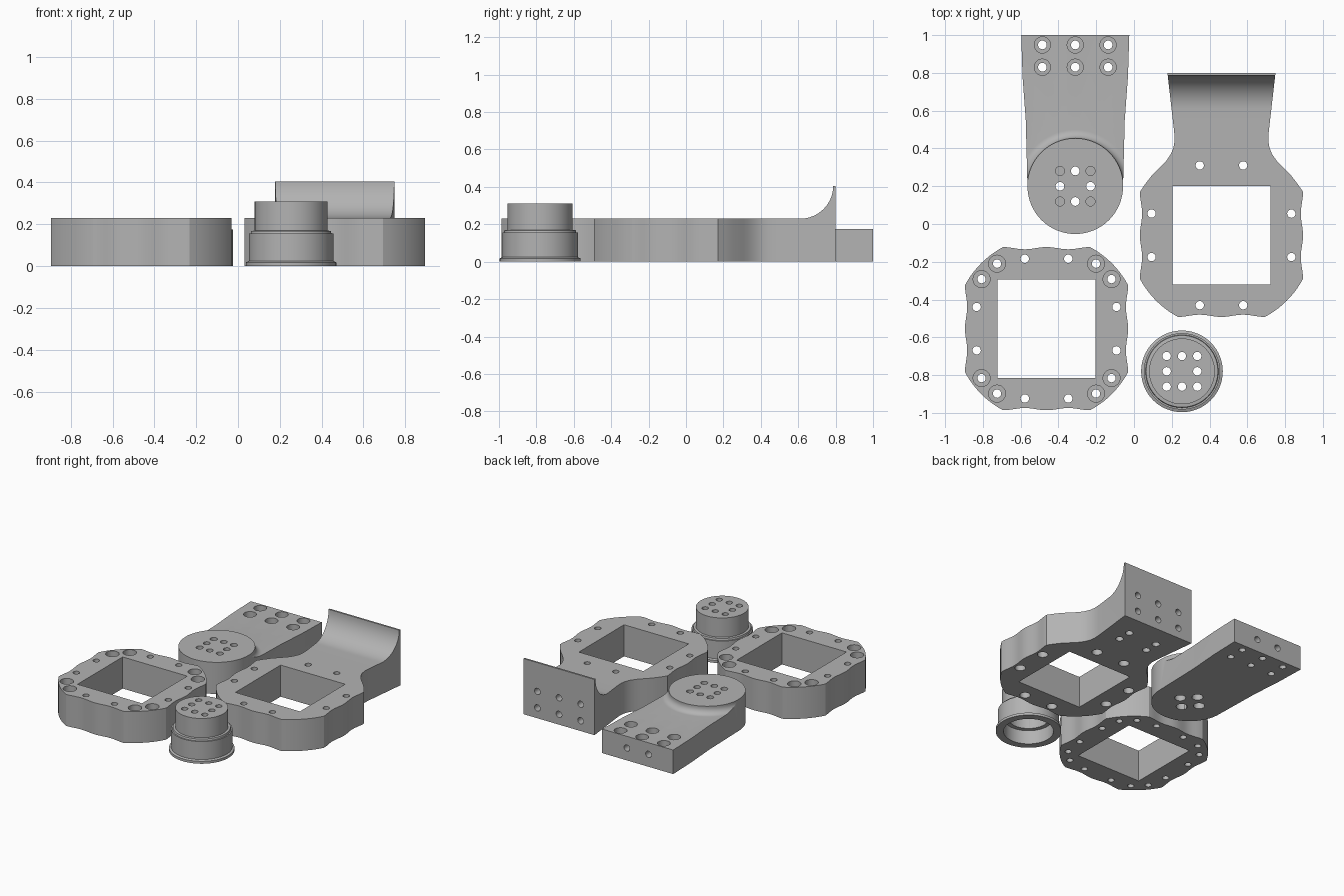
import bpy, bmesh, math
from mathutils import Matrix, Vector

if "Cube" in bpy.data.objects:
    bpy.data.objects.remove(bpy.data.objects["Cube"])

grey = bpy.data.materials.new("light grey")
grey.diffuse_color = (0.45, 0.45, 0.45, 1)
grey.use_nodes = True
grey.node_tree.nodes["Principled BSDF"].inputs["Base Color"].default_value = grey.diffuse_color


def make(name, bm):
    bmesh.ops.remove_doubles(bm, verts=bm.verts, dist=1e-5)
    bmesh.ops.recalc_face_normals(bm, faces=bm.faces)
    me = bpy.data.meshes.new(name)
    bm.to_mesh(me)
    bm.free()
    ob = bpy.data.objects.new(name, me)
    me.materials.append(grey)
    bpy.context.collection.objects.link(ob)
    return ob


def prism(name, pts, depth):
    """Extrude a closed 3D outline along a vector."""
    bm = bmesh.new()
    f = bm.faces.new([bm.verts.new(p) for p in pts])
    r = bmesh.ops.extrude_face_region(bm, geom=[f])
    vs = [v for v in r["geom"] if isinstance(v, bmesh.types.BMVert)]
    bmesh.ops.translate(bm, verts=vs, vec=depth)
    return make(name, bm)


def lathe(name, profile, cx, cy, steps=96):
    """Revolve an (r, z) profile about a vertical axis."""
    bm = bmesh.new()
    vs = [bm.verts.new((cx + r, cy, z)) for r, z in profile]
    es = [bm.edges.new(p) for p in zip(vs, vs[1:])]
    bmesh.ops.spin(bm, geom=vs + es, cent=(cx, cy, 0), axis=(0, 0, 1),
                   angle=2 * math.pi, steps=steps)
    return make(name, bm)


def drills(holes):
    """Cylinders from (start, end, radius) triples."""
    bm = bmesh.new()
    for a, b, r in holes:
        a, b = Vector(a), Vector(b)
        rot = (b - a).to_track_quat('Z', 'Y').to_matrix().to_4x4()
        bmesh.ops.create_cone(bm, cap_ends=True, segments=24, radius1=r, radius2=r,
                              depth=(b - a).length,
                              matrix=Matrix.Translation((a + b) / 2) @ rot)
    return make("drill_cutter", bm)


def upright(points, z0, z1, r):
    return drills([((x, y, z0), (x, y, z1), r) for x, y in points])


def cut(ob, *cutters):
    for c in cutters:
        m = ob.modifiers.new("cut", 'BOOLEAN')
        m.operation, m.solver, m.object = 'DIFFERENCE', 'EXACT', c
        bpy.context.view_layer.update()
        dg = bpy.context.evaluated_depsgraph_get()
        me = bpy.data.meshes.new_from_object(ob.evaluated_get(dg))
        ob.modifiers.clear()
        ob.data = me
        bpy.data.objects.remove(c)


def smooth(ob):
    bpy.ops.object.select_all(action='DESELECT')
    ob.select_set(True)
    bpy.context.view_layer.objects.active = ob
    bpy.ops.object.shade_smooth_by_angle(angle=math.radians(25))


# Shared frame outline: four wavy sides joined by round corners
A0 = math.atan2(0.23, 0.432)
R = math.hypot(0.23, 0.432)


def side(k):
    out = []
    for i in range(25):
        t = -0.23 + 0.46 * i / 24
        out.append(Vector((0.426 + 0.006 * math.cos(2 * math.pi * t / 0.23), t)))
    return [Matrix.Rotation(k * math.pi / 2, 2) @ p for p in out]


def corner(k):
    span = math.pi / 2 - 2 * A0
    return [Vector((R * math.cos(a), R * math.sin(a))) for a in
            (k * math.pi / 2 + A0 + span * i / 10 for i in range(1, 10))]


def place(pts, c, z=0):
    return [(p[0] + c[0], p[1] + c[1], z) for p in pts]


def square_cutter(c):
    h = 0.26
    return prism("window_cutter", place([(-h, -h), (h, -h), (h, h), (-h, h)], c, -0.1), (0, 0, 0.7))


def rotated(pts):
    return [(Matrix.Rotation(k * math.pi / 2, 2) @ Vector(p)) for k in range(4) for p in pts]


side_holes = rotated([(-0.115, 0.37), (0.115, 0.37)])
corner_holes = rotated([(-0.262, 0.344), (0.262, 0.344)])


def at(pts, c):
    return [(p[0] + c[0], p[1] + c[1]) for p in pts]


# Plain square frame
c = (-0.463, -0.554)
frame = prism("square_frame", place([p for k in range(4) for p in side(k) + corner(k)], c), (0, 0, 0.23))
cut(frame, square_cutter(c),
    upright(at(side_holes + corner_holes, c), -0.1, 0.4, 0.022),
    upright(at(corner_holes, c), 0.13, 0.4, 0.045))
smooth(frame)

# Frame with a curved arm at the back
c = (0.463, -0.06)
neck = [(0.405, 0.27), (0.37, 0.315), (0.32, 0.365), (0.292, 0.395), (0.268, 0.43),
        (0.254, 0.465), (0.248, 0.5), (0.25, 0.545), (0.286, 0.86)]
outline = side(2) + corner(2) + side(3) + corner(3) + side(0)
outline += [Vector(p) for p in neck] + [Vector((-x, y)) for x, y in reversed(neck)]
arm = prism("frame_with_arm", place(outline, c), (0, 0, 0.405))
sweep = [(0.611 + 0.176 * math.sin(a), 0.406 - 0.176 * math.cos(a)) for a in
         (math.pi / 2 * i / 16 for i in range(17))]
sweep += [(0.787, 0.6), (-0.8, 0.6), (-0.8, 0.23)]
cut(arm, prism("sweep_cutter", [(-0.2, y, z) for y, z in sweep], (1.4, 0, 0)),
    square_cutter(c),
    upright(at(side_holes, c), -0.1, 0.4, 0.022),
    upright(at(side_holes, c), -0.1, 0.1, 0.035),
    upright([(c[0] + s * 0.115, y) for s in (-1, 1) for y in (0.54, 0.64)], -0.1, 0.06, 0.026),
    drills([((c[0] + dx, 0.9, z), (c[0] + dx, 0.7, z), 0.023)
            for dx in (-0.174, 0, 0.174) for z in (0.075, 0.195)]))
smooth(arm)

# Mounting plate with a raised round pad
cx, cy, r = -0.311, 0.2, 0.253
pts = [(r * math.cos(a), r * math.sin(a)) for a in
       (math.pi + math.pi * i / 48 for i in range(49))]
pts += [(0.262, 0.35), (0.279, 0.58), (0.286, 0.8), (-0.286, 0.8), (-0.279, 0.58), (-0.262, 0.35)]
plate = prism("pad_plate", place(pts, (cx, cy)), (0, 0, 0.23))
f = 0.045
fillet = [(r + 0.001 + f - f * math.cos(a), 0.175 + f - f * math.sin(a)) for a in
          (math.pi / 2 * i / 8 for i in range(9))]
ring = [(r + 0.001, 0.3)] + fillet + [(1.2, 0.175), (1.2, 0.3), (r + 0.001, 0.3)]
cross = [(cx + dx, cy + dy) for dx, dy in ((0.081, 0), (-0.081, 0), (0, 0.081), (0, -0.081))]
diag = [(cx + sx * 0.081, cy + sy * 0.081) for sx in (-1, 1) for sy in (-1, 1)]
bolts = [(cx + dx, y) for dx in (-0.174, 0, 0.174) for y in (0.83, 0.948)]
cut(plate, lathe("ring_cutter", ring, cx, cy),
    upright(cross + bolts, -0.1, 0.4, 0.023),
    upright(diag, 0.12, 0.4, 0.024),
    upright(cross, -0.1, 0.1, 0.037),
    upright(bolts, 0.1, 0.4, 0.043),
    drills([((cx + s * 0.087, 1.1, 0.09), (cx + s * 0.087, 0.92, 0.09), 0.023) for s in (-1, 1)]))
smooth(plate)

# Stepped hollow hub
cx, cy = 0.254, -0.78
hub = lathe("stepped_hub", [(0, 0.31), (0.174, 0.31), (0.174, 0.17), (0.19, 0.168), (0.193, 0.155),
                            (0.202, 0.155), (0.202, 0.024), (0.216, 0.018), (0.216, 0),
                            (0.165, 0), (0.165, 0.1), (0.135, 0.1), (0.135, 0.2), (0, 0.2)], cx, cy)
cut(hub, upright([(cx + i * 0.081, cy + j * 0.081) for i in (-1, 0, 1) for j in (-1, 0, 1)
                  if i or j], 0.1, 0.4, 0.022))
smooth(hub)
